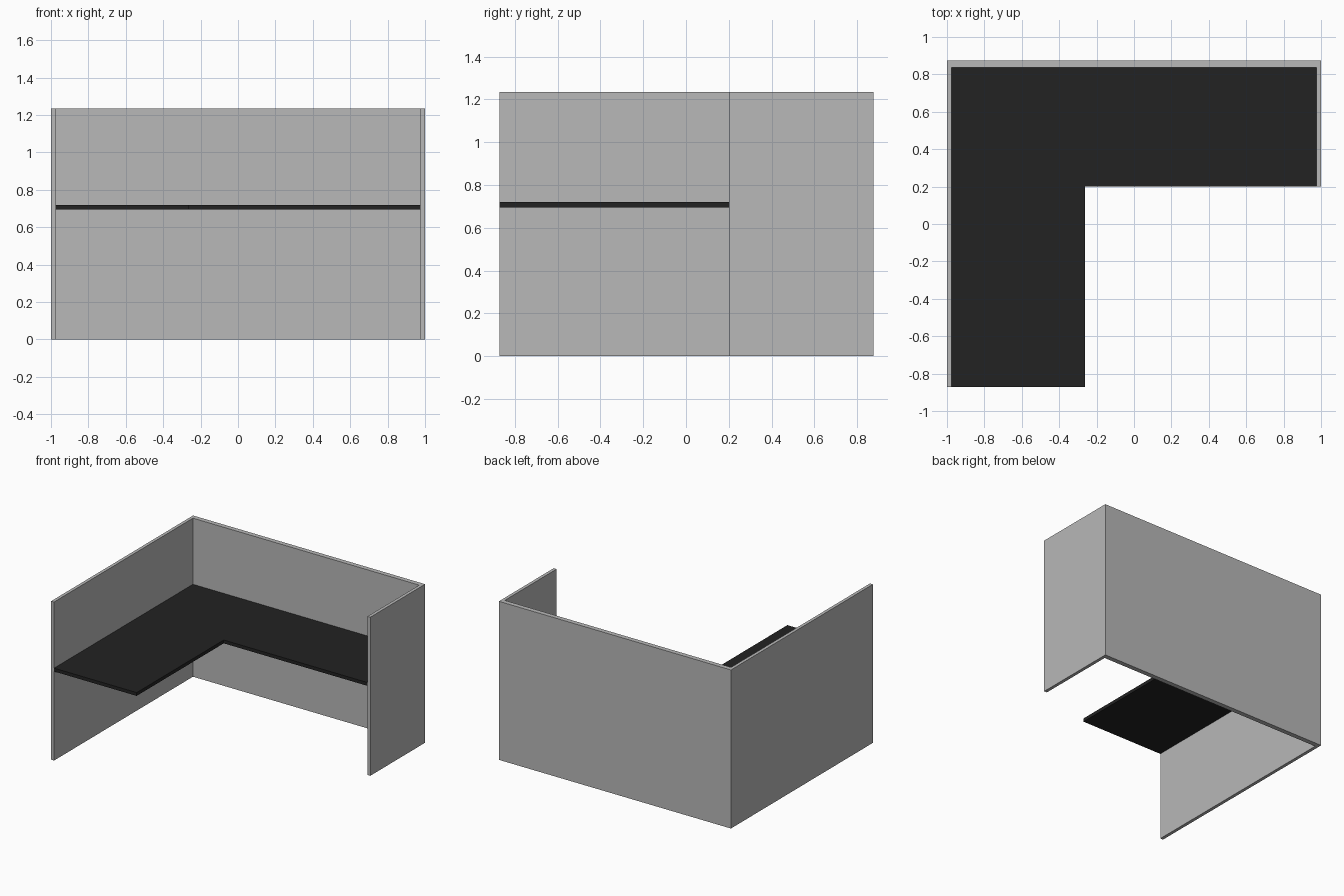
import bpy, bmesh

if "Cube" in bpy.data.objects:
    bpy.data.objects.remove(bpy.data.objects["Cube"])


def material(name, rgb):
    m = bpy.data.materials.new(name)
    m.diffuse_color = (*rgb, 1)
    m.use_nodes = True
    m.node_tree.nodes["Principled BSDF"].inputs["Base Color"].default_value = m.diffuse_color
    return m


grey = material("panel grey", (0.48, 0.48, 0.48))
black = material("desk black", (0.016, 0.016, 0.016))


def slab(name, outline, z0, z1, mat):
    """Extrude a flat outline (counter-clockwise from above) from z0 to z1."""
    bm = bmesh.new()
    face = bm.faces.new([bm.verts.new((x, y, z0)) for x, y in outline])
    out = bmesh.ops.extrude_face_region(bm, geom=[face])
    tops = [g for g in out["geom"] if isinstance(g, bmesh.types.BMVert)]
    bmesh.ops.translate(bm, verts=tops, vec=(0, 0, z1 - z0))
    bmesh.ops.recalc_face_normals(bm, faces=bm.faces)
    mesh = bpy.data.meshes.new(name)
    bm.to_mesh(mesh)
    bm.free()
    mesh.materials.append(mat)
    obj = bpy.data.objects.new(name, mesh)
    bpy.context.collection.objects.link(obj)
    return obj


def rect(x0, x1, y0, y1):
    return [(x0, y0), (x1, y0), (x1, y1), (x0, y1)]


HEIGHT = 1.235
FRONT, BACK = -0.872, 0.875   # overall depth
INNER_X, INNER_Y = 0.975, 0.838  # inside faces of the panels
RETURN_Y = 0.2                # front edge of the short wing

# Partition panels
slab("back_panel", rect(-1, 1, INNER_Y, BACK), 0, HEIGHT, grey)
slab("left_panel", rect(-1, -INNER_X, FRONT, INNER_Y), 0, HEIGHT, grey)
slab("right_panel", rect(INNER_X, 1, RETURN_Y, INNER_Y), 0, HEIGHT, grey)

# L-shaped worktop
slab("desk_top", [(-INNER_X, FRONT), (-0.263, FRONT), (-0.263, RETURN_Y),
                  (INNER_X, RETURN_Y), (INNER_X, INNER_Y), (-INNER_X, INNER_Y)],
     0.694, 0.72, black)
